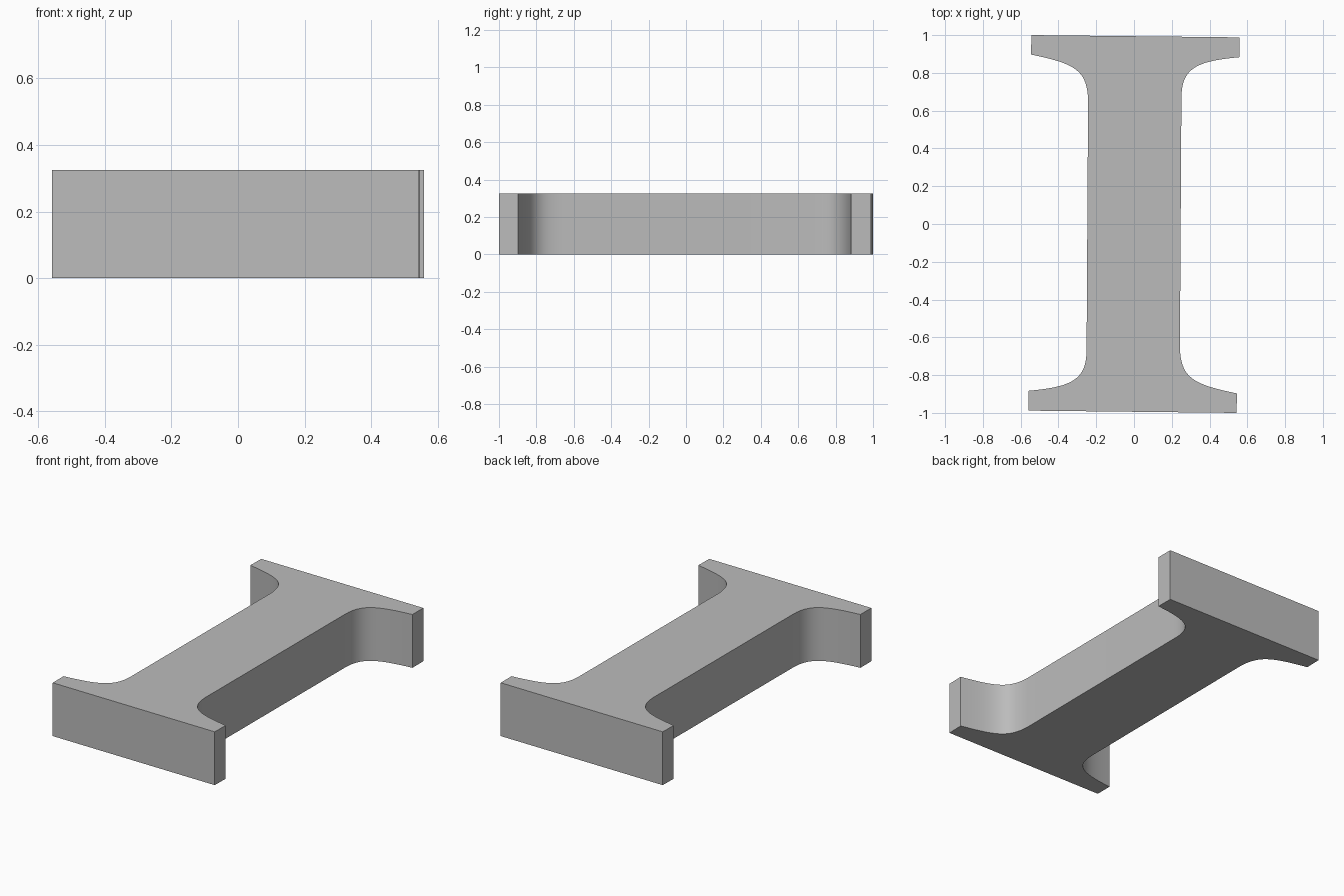
import bpy
import bmesh
import math
from mathutils import Vector
from mathutils.geometry import interpolate_bezier

HEIGHT = 0.325
FILLET_STEPS = 20

# Remove the default cube
cube = bpy.data.objects.get("Cube")
if cube:
    bpy.data.objects.remove(cube, do_unlink=True)

# Plain grey material
grey = bpy.data.materials.new("plain grey")
grey.use_nodes = True
colour = (0.5, 0.5, 0.5, 1)
grey.diffuse_color = colour
grey.node_tree.nodes["Principled BSDF"].inputs["Base Color"].default_value = colour


def fillet(*controls):
    """Curved transition between the flange and the stem."""
    return interpolate_bezier(*[Vector(c) for c in controls], FILLET_STEPS)


# Back half of the outline: left fillet, flange corners, right fillet
half = [p.to_2d() for p in fillet((-0.243, 0.66), (-0.25, 0.82), (-0.32, 0.85), (-0.545, 0.897))]
half += [Vector((-0.543, 1.0)), Vector((0.558, 0.988))]
half += [p.to_2d() for p in fillet((0.558, 0.883), (0.32, 0.862), (0.25, 0.82), (0.251, 0.66))]

# The front half is the back half turned half way round
outline = half + [-p for p in half]

# Extrude the outline into a solid
bm = bmesh.new()
base = bm.faces.new([bm.verts.new((p.x, p.y, 0)) for p in outline])
extruded = bmesh.ops.extrude_face_region(bm, geom=[base], use_keep_orig=True)
top = [g for g in extruded["geom"] if isinstance(g, bmesh.types.BMVert)]
bmesh.ops.translate(bm, verts=top, vec=(0, 0, HEIGHT))
bmesh.ops.recalc_face_normals(bm, faces=bm.faces)

mesh = bpy.data.meshes.new("flanged_bar")
bm.to_mesh(mesh)
bm.free()
mesh.materials.append(grey)
bar = bpy.data.objects.new("flanged_bar", mesh)
bpy.context.collection.objects.link(bar)

# Smooth fillets, sharp corners
bpy.ops.object.select_all(action="DESELECT")
bar.select_set(True)
bpy.context.view_layer.objects.active = bar
bpy.ops.object.shade_smooth_by_angle(angle=math.radians(30))
